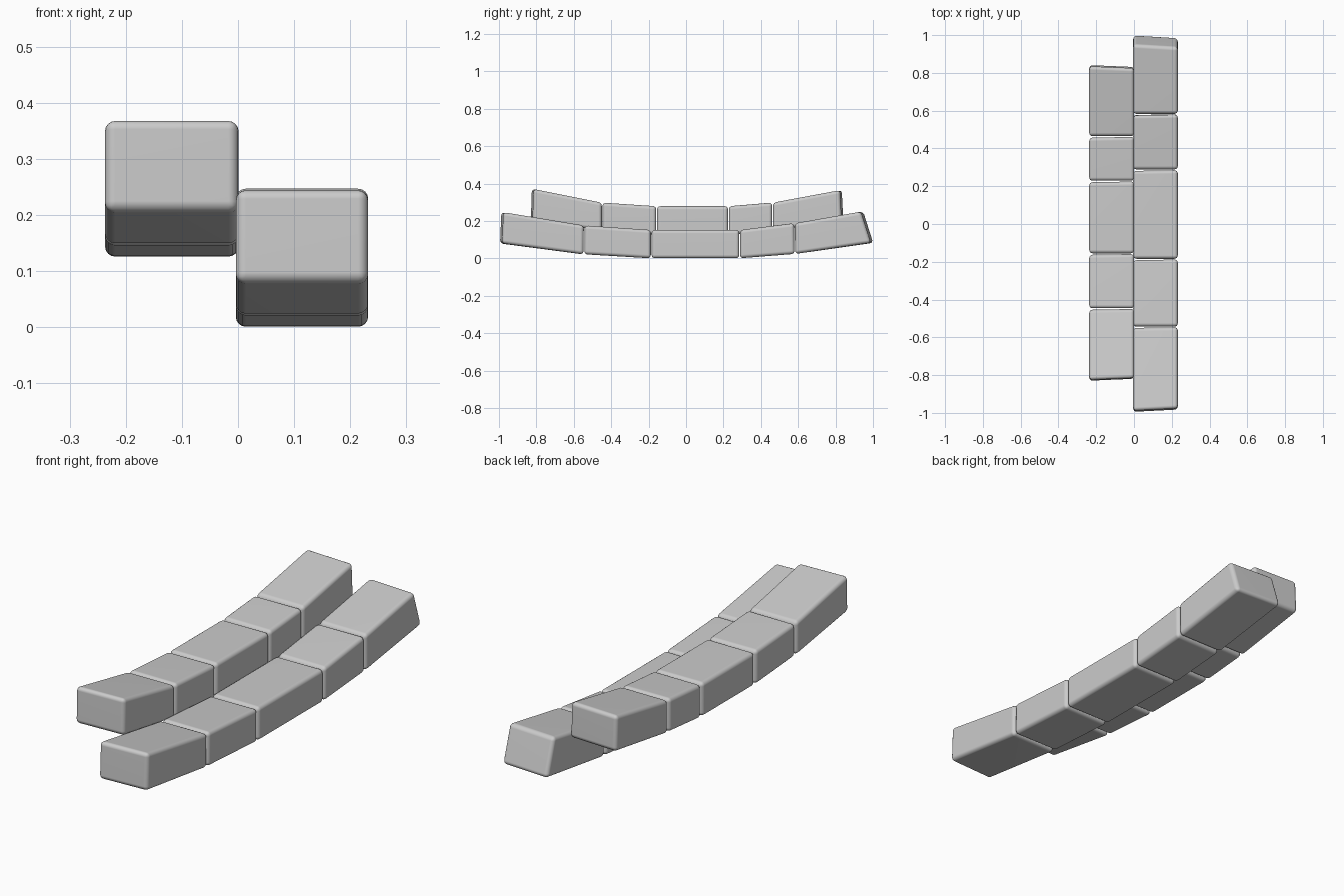
import bpy, bmesh

if "Cube" in bpy.data.objects:
    bpy.data.objects.remove(bpy.data.objects["Cube"])

GAP = 0.003
BOTTOM_EDGE = 0.004


def block(name, x0, x1, near, far, skew_near=0.0, skew_far=0.0):
    """One rounded stone; near / far = (y top, z top, y bottom, z bottom)."""
    bm = bmesh.new()
    rings = []
    for (yt, zt, yb, zb), skew, s in ((near, skew_near, 1), (far, skew_far, -1)):
        g = s * GAP
        rings.append([bm.verts.new(p) for p in (
            (x0, yb + g - skew, zb), (x1, yb + g + skew, zb),
            (x1, yt + g + skew, zt), (x0, yt + g - skew, zt))])
    a, b = rings
    bm.faces.new(a)
    bm.faces.new(b[::-1])
    for i in range(4):
        j = (i + 1) % 4
        bm.faces.new((a[i], b[i], b[j], a[j]))
    bmesh.ops.recalc_face_normals(bm, faces=bm.faces)
    mesh = bpy.data.meshes.new(name)
    bm.to_mesh(mesh)
    bm.free()
    ob = bpy.data.objects.new(name, mesh)
    bpy.context.collection.objects.link(ob)
    # Rounded edges with flat-shaded main faces
    bev = ob.modifiers.new("rounding", 'BEVEL')
    bev.width = 0.018
    bev.segments = 4
    bev.limit_method = 'NONE'
    mesh.shade_smooth()
    wn = ob.modifiers.new("normals", 'WEIGHTED_NORMAL')
    wn.keep_sharp = True
    return ob


def row(name, x0, x1, stations, skews):
    last = len(stations) - 2
    for i in range(len(stations) - 1):
        block(f"{name}_{i + 1}", x0, x1, stations[i], stations[i + 1],
              skews[0] if i == 0 else 0.0, skews[1] if i == last else 0.002)


# Lower row of five stones, with a slanted far end
row("lower_row_stone", -0.004, 0.232, [
    (-0.985, 0.247, -0.992, 0.080),
    (-0.545, 0.176, -0.547, 0.022),
    (-0.187, 0.152, -0.187, 0.001),
    (0.286, 0.152, 0.286, 0.001),
    (0.580, 0.188, 0.582, 0.024),
    (0.945, 0.250, 0.998, 0.083)], (0.006, -0.007))

# Upper row of five shorter stones
row("upper_row_stone", -0.237, 0.001, [
    (-0.823, 0.371, -0.828, 0.207),
    (-0.449, 0.298, -0.449, 0.147),
    (-0.158, 0.279, -0.158, 0.126),
    (0.226, 0.279, 0.226, 0.126),
    (0.462, 0.298, 0.462, 0.147),
    (0.832, 0.365, 0.840, 0.205)], (0.005, -0.005))
